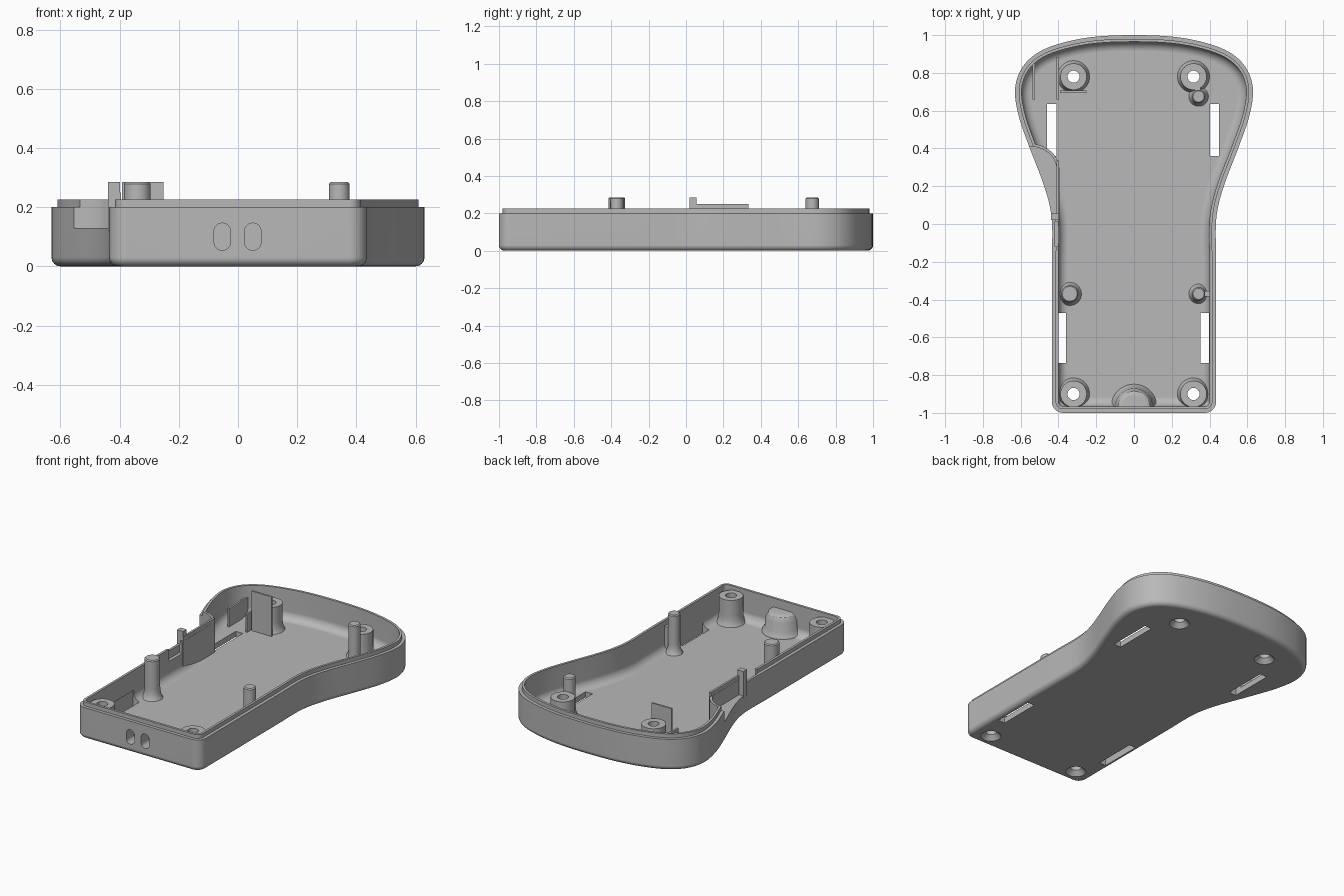
import bpy, bmesh, math
from mathutils import Vector

if "Cube" in bpy.data.objects:
    bpy.data.objects.remove(bpy.data.objects["Cube"], do_unlink=True)

GREY = (0.48, 0.48, 0.48, 1)
mat = bpy.data.materials.new("plain grey plastic")
mat.use_nodes = True
mat.diffuse_color = GREY
mat.node_tree.nodes["Principled BSDF"].inputs["Base Color"].default_value = GREY

HALF, CORNER = 0.435, 0.06      # handle half width, front corner radius
WALL, FLOOR, RIM, LIP = 0.035, 0.035, 0.2, 0.225


def add_mesh(name, verts, faces):
    bm = bmesh.new()
    vs = [bm.verts.new(v) for v in verts]
    for f in faces:
        bm.faces.new([vs[i] for i in f])
    bmesh.ops.recalc_face_normals(bm, faces=bm.faces)
    me = bpy.data.meshes.new(name)
    bm.to_mesh(me)
    bm.free()
    me.materials.append(mat)
    ob = bpy.data.objects.new(name, me)
    bpy.context.collection.objects.link(ob)
    return ob


def loft(name, rings, closed=False):
    """Skin equal-length rings; cap the ends unless closed into a tube."""
    n, m = len(rings[0]), len(rings)
    faces = []
    for k in range(m if closed else m - 1):
        a, b = k * n, (k + 1) % m * n
        faces += [(a + i, a + (i + 1) % n, b + (i + 1) % n, b + i) for i in range(n)]
    if not closed:
        faces += [tuple(range(n)), tuple(range((m - 1) * n, m * n))]
    return add_mesh(name, [p for r in rings for p in r], faces)


def prism(name, pts, z0, z1):
    return loft(name, [[(x, y, z) for x, y in pts] for z in (z0, z1)])


def box(name, x0, x1, y0, y1, z0, z1):
    return prism(name, [(x0, y0), (x1, y0), (x1, y1), (x0, y1)], z0, z1)


def lathe(name, x, y, profile, closed=False, n=40):
    turns = [2 * math.pi * i / n for i in range(n)]
    rings = [[(x + r * math.cos(t), y + r * math.sin(t), z) for t in turns] for r, z in profile]
    return loft(name, rings, closed)


def boolean(target, cutter, op='DIFFERENCE'):
    mod = target.modifiers.new("cut", 'BOOLEAN')
    mod.object, mod.operation, mod.solver = cutter, op, 'EXACT'
    bpy.context.view_layer.objects.active = target
    bpy.ops.object.modifier_apply(modifier=mod.name)
    bpy.data.objects.remove(cutter, do_unlink=True)


# Case outline: straight handle flaring into a rounded head
side = [Vector(p) for p in [
    (HALF, -0.5), (HALF, -0.2), (0.433, -0.02), (0.445, 0.09), (0.482, 0.22), (0.555, 0.41),
    (0.61, 0.57), (0.63, 0.71), (0.597, 0.82), (0.52, 0.9), (0.4, 0.953), (0.22, 0.99), (0, 1)]]
ext = [Vector((HALF, -0.8))] + side + [Vector((-0.22, 0.99))]
curve = []
for i in range(1, len(ext) - 2):
    p0, p1, p2, p3 = ext[i - 1:i + 3]
    for s in range(6):
        t = s / 6
        curve.append(0.5 * (2 * p1 + (p2 - p0) * t + (2 * p0 - 5 * p1 + 4 * p2 - p3) * t * t
                            + (3 * p1 - p0 - 3 * p2 + p3) * t ** 3))
curve.append(side[-1])


def outline(d, z):
    """Closed outline inset by d."""
    r = max(CORNER - d, 0.012)
    half = []
    for i in range(9):
        a = math.radians(-90 + i * 90 / 8)
        half.append((HALF - d - r + r * math.cos(a), -1 + d + r + r * math.sin(a)))
    for i, p in enumerate(curve):
        if i == 0:
            nrm = Vector((1, 0))
        elif i == len(curve) - 1:
            nrm = Vector((0, 1))
        else:
            t = (curve[i + 1] - curve[i - 1]).normalized()
            nrm = Vector((t.y, -t.x))
        half.append(tuple(p - nrm * d))
    full = half + [(-x, y) for x, y in reversed(half[:-1])]
    return [(x, y, z) for x, y in full]


def fillet(d, z, r, n=6):
    """Quarter round from a flat bottom up into a wall."""
    angles = [math.pi / 2 * i / n for i in range(n + 1)]
    return [(d + r * (1 - math.sin(a)), z + r * (1 - math.cos(a))) for a in angles]


def ledge_area(grow):
    """Plan of the side recess with its rounded back end."""
    cx, cy, rx, ry = -0.55, 0.29, 0.14 + grow, 0.12 + grow
    arc = [(cx + rx * math.cos(a), cy + ry * math.sin(a))
           for a in (math.pi / 2 * i / 10 for i in range(11))]
    y0 = 0.03 - grow
    return [(-0.8, y0), (cx + rx, y0)] + arc + [(-0.8, cy + ry)]


# Shell: outer body minus cavity; ledge and front bump stay solid
body = loft("case_shell", [outline(d, z) for d, z in
            fillet(0, 0, 0.03) + [(0, RIM), (0.02, RIM), (0.02, LIP)]])
cavity = loft("cavity", [outline(d, z) for d, z in fillet(WALL, FLOOR, 0.05) + [(WALL, 0.3)]])
boolean(cavity, prism("ledge_keep", ledge_area(0.015), -0.1, 0.4))
boolean(cavity, lathe("bump_keep", 0, -0.97,
        [(0.13, 0), (0.12, 0.045), (0.105, 0.07), (0.1, 0.125), (0.085, 0.155), (0.06, 0.17)]))
boolean(body, cavity)

# Side recess and the small dip beside it
boolean(body, prism("recess", ledge_area(0), 0.13, 0.4))
boolean(body, box("dip", -0.418, -0.38, -0.12, 0.012, 0.15, 0.4))

# Strap slots through the floor
for x0, x1, y0, y1 in [(-0.46, -0.41, 0.36, 0.635), (0.402, 0.45, 0.36, 0.635),
                       (-0.405, -0.36, -0.735, -0.47), (0.352, 0.398, -0.735, -0.47)]:
    boolean(body, box("slot", x0, x1, y0, y1, -0.1, 0.1))

# Two rounded openings in the front wall
for x in (-0.053, 0.05):
    stadium = []
    for i in range(20):
        a = 2 * math.pi * (i + 0.5) / 20
        stadium.append((x + 0.028 * math.cos(a),
                        0.1 + 0.028 * math.sin(a) + math.copysign(0.018, math.sin(a))))
    boolean(body, loft("opening", [[(px, y, pz) for px, pz in stadium] for y in (-1.1, -0.925)]))

# Screw bosses with countersunk holes
HOLE = 0.032
parts = [body]
for label, x, y in [("back_right", -0.32, 0.78), ("back_left", 0.315, 0.78),
                    ("front_right", -0.32, -0.9), ("front_left", 0.315, -0.9)]:
    boolean(body, lathe("countersink", x, y,
            [(0.064, -0.01), (0.058, 0), (HOLE, 0.028), (HOLE, 0.12)]))
    parts.append(lathe(label + "_screw_boss", x, y,
                 [(HOLE, 0.03), (0.088, 0.03), (0.079, 0.045), (0.072, 0.07), (0.07, 0.1),
                  (0.07, RIM), (HOLE, RIM)], closed=True))

# Locating posts
TALL = 0.285
for label, x, y, r in [("right_post", -0.34, -0.37, 0.045), ("left_post", 0.342, -0.37, 0.035),
                       ("back_post", 0.342, 0.675, 0.035)]:
    parts.append(lathe(label, x, y, [(r + 0.02, 0.03), (r + 0.01, 0.045), (r + 0.002, 0.07),
                                     (r, 0.1), (r, TALL - 0.006), (r - 0.006, TALL)]))

# Webs, ribs and plates
parts += [
    box("left_post_web", 0.36, 0.41, -0.385, -0.355, 0.03, 0.19),
    box("back_post_web", 0.322, 0.352, 0.69, 0.73, 0.03, RIM),
    box("tall_plate", -0.392, -0.252, 0.694, 0.706, 0.03, TALL),
    box("outer_rib", -0.537, -0.525, 0.66, 0.885, 0.03, 0.15),
    box("inner_rib", -0.41, -0.398, 0.66, 0.885, 0.03, 0.15),
    box("ledge_plate", -0.409, -0.396, 0.02, 0.335, 0.03, 0.25),
    box("ledge_tab", -0.44, -0.398, 0.02, 0.055, 0.12, TALL),
]

# Smooth curved walls, keep crisp edges
for ob in parts:
    bpy.ops.object.select_all(action='DESELECT')
    ob.select_set(True)
    bpy.context.view_layer.objects.active = ob
    bpy.ops.object.shade_smooth_by_angle(angle=math.radians(32))
    weighted = ob.modifiers.new("even_shading", 'WEIGHTED_NORMAL')
    weighted.keep_sharp = True
